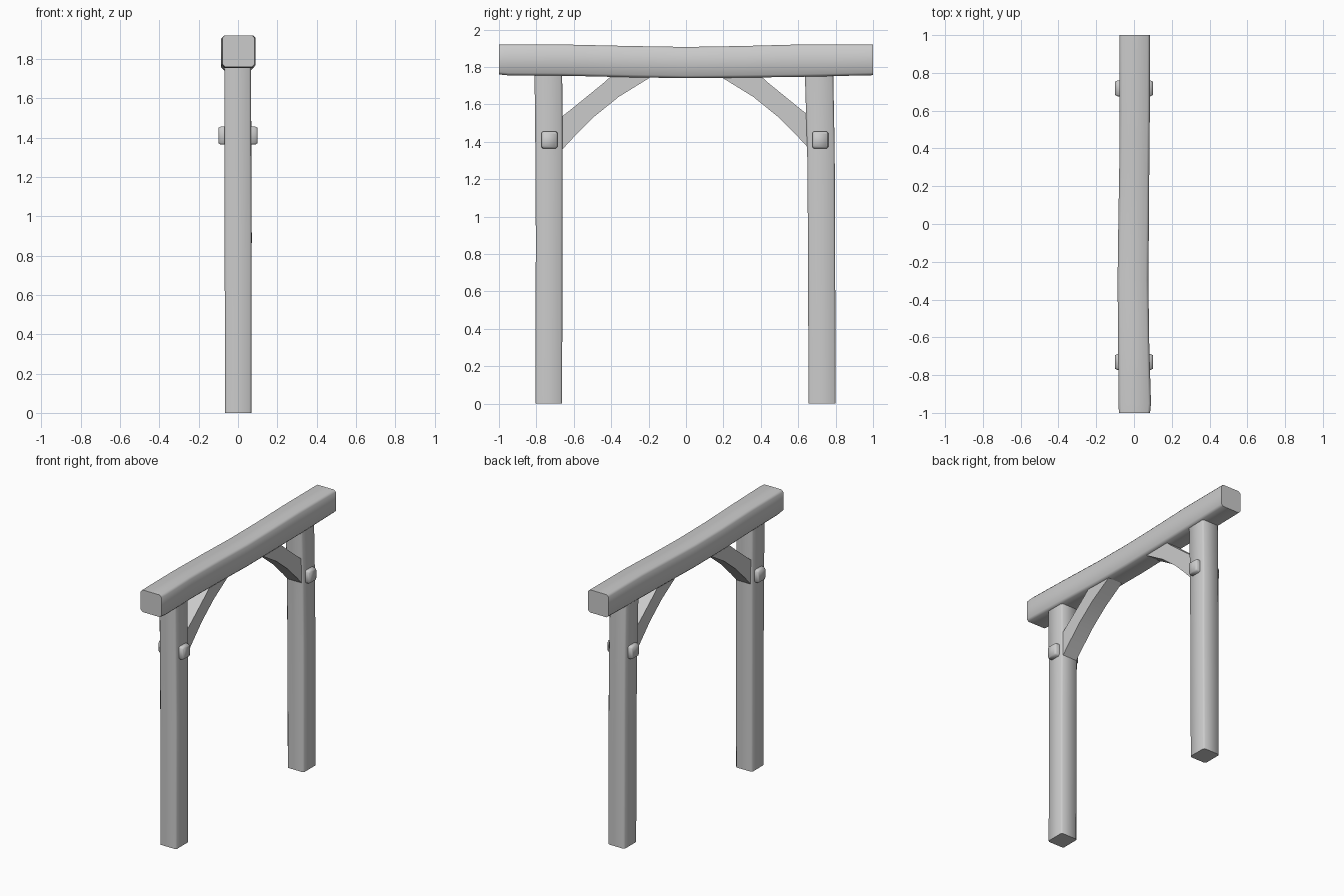
import bpy, bmesh, math

if "Cube" in bpy.data.objects:
    bpy.data.objects.remove(bpy.data.objects["Cube"])


def loft(name, sections, angle=60):
    """Skin a closed, capped solid through rings of equal point count."""
    bm = bmesh.new()
    rings = [[bm.verts.new(p) for p in ring] for ring in sections]
    n = len(rings[0])
    for a, b in zip(rings, rings[1:]):
        for i in range(n):
            j = (i + 1) % n
            bm.faces.new((a[i], a[j], b[j], b[i]))
    bm.faces.new(rings[0])
    bm.faces.new(rings[-1])
    bmesh.ops.recalc_face_normals(bm, faces=bm.faces[:])
    mesh = bpy.data.meshes.new(name)
    bm.to_mesh(mesh)
    bm.free()
    obj = bpy.data.objects.new(name, mesh)
    bpy.context.collection.objects.link(obj)
    bpy.ops.object.select_all(action='DESELECT')
    obj.select_set(True)
    bpy.context.view_layer.objects.active = obj
    bpy.ops.object.shade_smooth_by_angle(angle=math.radians(angle))
    return obj


def chamfered(a0, a1, b0, b1, c):
    """Rectangle outline with its corners cut by c."""
    return [(a0 + c, b0), (a1 - c, b0), (a1, b0 + c), (a1, b1 - c),
            (a1 - c, b1), (a0 + c, b1), (a0, b1 - c), (a0, b0 + c)]


# Hewn top beam: y, x range, z range
beam = [(-1.0, -.08, .085, 1.76, 1.92), (-.95, -.082, .09, 1.755, 1.92),
        (-.65, -.084, .081, 1.753, 1.92), (-.3, -.087, .076, 1.745, 1.912),
        (0, -.083, .079, 1.74, 1.907), (.3, -.078, .081, 1.743, 1.912),
        (.6, -.076, .084, 1.747, 1.92), (1.0, -.078, .085, 1.756, 1.92)]
loft("top_beam", [[(x, y, z) for x, z in chamfered(x0, x1, z0, z1, .014)]
                  for y, x0, x1, z0, z1 in beam])

# Posts: z, x range, y range
posts = {
    "left_post": [(0, -.066, .068, -.805, -.662), (.9, -.068, .069, -.803, -.661),
                  (1.4, -.069, .067, -.806, -.66), (1.78, -.07, .066, -.81, -.662)],
    "right_post": [(0, -.066, .068, .655, .80), (.9, -.067, .07, .652, .797),
                   (1.35, -.068, .068, .648, .795), (1.78, -.07, .066, .635, .787)],
}
for name, rows in posts.items():
    loft(name, [[(x, y, z) for x, y in chamfered(x0, x1, y0, y1, .01)]
                for z, x0, x1, y0, y1 in rows])

# Curved braces: lower edge point, upper edge point, mirrored in y
brace = [((.67, 1.35), (.67, 1.53)), ((.60, 1.425), (.60, 1.585)),
         ((.49, 1.535), (.52, 1.65)), ((.36, 1.64), (.44, 1.715)),
         ((.19, 1.745), (.385, 1.765))]
for side, name in ((-1, "left_brace"), (1, "right_brace")):
    loft(name, [[(-.057, side * lo[0], lo[1]), (.057, side * lo[0], lo[1]),
                 (.057, side * up[0], up[1]), (-.057, side * up[0], up[1])]
                for lo, up in brace], 40)

# Pegs through the posts, with slightly tapered heads
for name, y in (("left_peg", -.73), ("right_peg", .718)):
    rows = [(-.10, .036), (-.088, .042), (-.06, .043),
            (.06, .043), (.088, .042), (.10, .036)]
    loft(name, [[(x, y + a, 1.41 + b * 1.08)
                 for a, b in chamfered(-r, r, -r, r, .008)] for x, r in rows])
